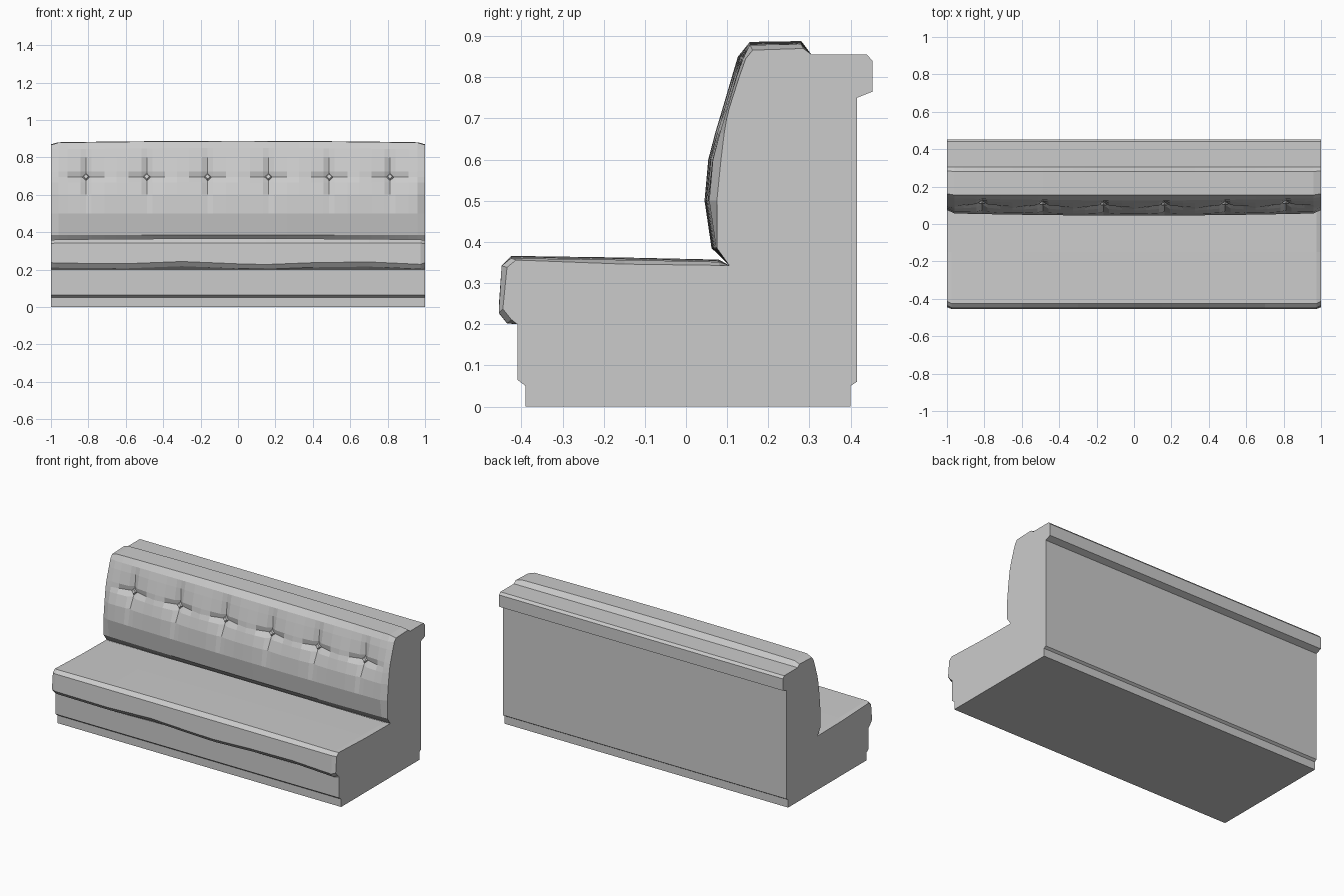
import bpy, bmesh, math
from mathutils import Matrix

if "Cube" in bpy.data.objects:
    bpy.data.objects.remove(bpy.data.objects["Cube"])

grey = bpy.data.materials.new("plain grey")
grey.use_nodes = True
grey.diffuse_color = (0.6, 0.6, 0.6, 1)
grey.node_tree.nodes["Principled BSDF"].inputs["Base Color"].default_value = grey.diffuse_color


def finish(bm, name, recalc=False):
    if recalc:
        bmesh.ops.recalc_face_normals(bm, faces=bm.faces)
    mesh = bpy.data.meshes.new(name)
    bm.to_mesh(mesh)
    bm.free()
    mesh.materials.append(grey)
    ob = bpy.data.objects.new(name, mesh)
    bpy.context.collection.objects.link(ob)
    return ob


def skin(bm, stations):
    """Join neighbouring rows of points, running from -x to +x, with quads."""
    rows = [[bm.verts.new(p) for p in s] for s in stations]
    for a, b in zip(rows, rows[1:]):
        for i in range(len(a) - 1):
            bm.faces.new((a[i], a[i + 1], b[i + 1], b[i]))


# Cushion sections as (y, z) on the padded outside and at the flat ends
seat_out = [(-.41, .2), (-.435, .21), (-.455, .235), (-.448, .342), (-.425, .366),
            (-.15, .362), (.08, .357), (.105, .343)]
seat_in = [(-.41, .2), (-.425, .212), (-.445, .237), (-.435, .338), (-.413, .356),
           (-.15, .346), (.08, .343), (.105, .343)]
back_out = [(.105, .343), (.062, .385), (.045, .5), (.054, .6), (.071, .665), (.08, .695),
            (.089, .725), (.111, .8), (.126, .85), (.155, .886), (.28, .888), (.305, .855)]
back_in = [(.105, .343), (.075, .385), (.075, .5), (.085, .6), (.093, .665), (.098, .695),
           (.105, .725), (.129, .8), (.145, .845), (.162, .866), (.285, .87), (.305, .855)]

# Frame: solid end outlines, open beneath the two cushions
rear = [(.44, .855), (.453, .84), (.453, .765), (.415, .75), (.415, .06), (.4, .05), (.4, 0)]
front = [(-.39, 0), (-.39, .05), (-.41, .065)]
outline = front + seat_in + back_in[1:] + rear
covered = range(len(front), len(front) + len(seat_in) + len(back_in) - 2)
panel_edge = len(outline) - 4
bm = bmesh.new()
ends = [[bm.verts.new((x, y, z)) for y, z in outline] for x in (-1, 1)]
bm.faces.new(ends[0])
bm.faces.new(ends[1][::-1])
for i in range(len(outline)):
    j = (i + 1) % len(outline)
    if i not in covered and i != panel_edge:
        bm.faces.new((ends[0][i], ends[0][j], ends[1][j], ends[1][i]))
finish(bm, "bench_frame", True)

# Rear wall with two sunken, sloped panels
bm = bmesh.new()
xs, zs = (-1, -.93, -.067, .067, .93, 1), (.06, .085, .735, .75)
grid = [[bm.verts.new((x, .415, z)) for z in zs] for x in xs]
panels = []
for i in range(len(xs) - 1):
    for j in range(len(zs) - 1):
        f = bm.faces.new((grid[i][j], grid[i][j + 1], grid[i + 1][j + 1], grid[i + 1][j]))
        if j == 1 and i in (1, 3):
            panels.append(f)
bmesh.ops.inset_individual(bm, faces=panels, thickness=.085, depth=-.028)
bmesh.ops.dissolve_limit(bm, angle_limit=.01, verts=bm.verts, edges=bm.edges)
finish(bm, "rear_panels")

# Seat cushion with a faintly rippled lower lip
bm = bmesh.new()
stations = []
for x in (-1, -.975, -.6, -.3, 0, .15, .4, .7, .975, 1):
    if abs(x) == 1:
        stations.append([(x, y, z) for y, z in seat_in])
        continue
    ripple = .008 * math.cos(7 * x - 1 + math.pi)
    sag = .006 * x * x
    stations.append([(x, y, z + (ripple if i in (1, 2) else -sag if 3 < i < 7 else 0))
                     for i, (y, z) in enumerate(seat_out)])
skin(bm, [s[::-1] for s in stations])
finish(bm, "seat_cushion", True)

# Backrest cushion, pulled in with cross-shaped creases at each button
buttons = [-.825 + .33 * i for i in range(6)]
button_z = .695
columns = sorted({round(b + d, 3) for b in buttons for d in (-.165, -.1, -.03, 0, .03, .1, .165)
                  if abs(b + d) < .98})
bm = bmesh.new()
stations = [[(-1, y, z) for y, z in back_in]]
for x in [-.975] + [c for c in columns if abs(c) < .97] + [.975]:
    dx = min(abs(x - b) for b in buttons)
    row = []
    for i, (y, z) in enumerate(back_out):
        dz = abs(z - button_z)
        pull = .036 * max(0, 1 - math.hypot(dx, dz) / .14)
        if dx > .001 and dz > .001:
            pull *= .35
        inner = 0 < i < len(back_out) - 1
        bow = x * x if inner else 0
        row.append((x * .985, y + .012 * bow * (i < 9) + pull, z - .008 * bow * (i > 7)))
    stations.append(row)
stations.append([(1, y, z) for y, z in back_in])
skin(bm, stations)
finish(bm, "backrest_cushion", True)

# Diamond buttons
for n, b in enumerate(buttons):
    bm = bmesh.new()
    place = Matrix.Translation((b * .985, .108 + .012 * b * b, button_z)) @ Matrix.Rotation(math.pi / 2 - .28, 4, 'X')
    bmesh.ops.create_cone(bm, cap_ends=True, segments=4, radius1=.026, radius2=.013,
                          depth=.016, matrix=place)
    finish(bm, f"button_{n + 1}")
